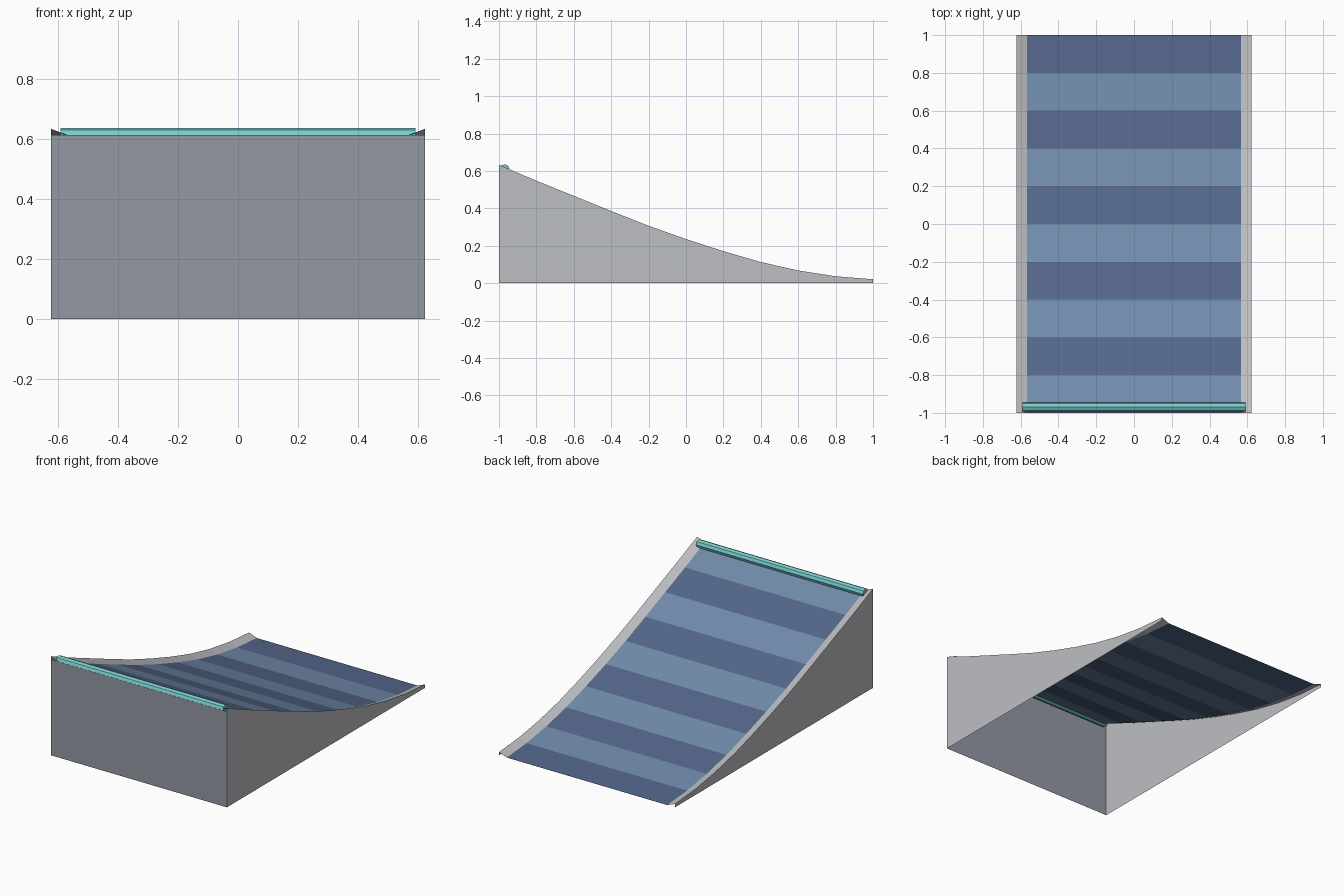
import bpy, bmesh, math

if "Cube" in bpy.data.objects:
    bpy.data.objects.remove(bpy.data.objects["Cube"])

def material(name, rgb):
    # sRGB 0-255 to linear
    m = bpy.data.materials.new(name)
    m.diffuse_color = [((c / 255 + 0.055) / 1.055) ** 2.4 for c in rgb] + [1.0]
    m.use_nodes = True
    m.node_tree.nodes["Principled BSDF"].inputs["Base Color"].default_value = m.diffuse_color
    return m

light_grey = material("light grey", (190, 191, 195))
slate_grey = material("slate grey", (148, 153, 164))
dark_blue = material("dark blue", (84, 102, 138))
light_blue = material("light blue", (113, 140, 171))
teal = material("teal", (121, 205, 205))

def build(name, verts, faces, mats, indices=None):
    me = bpy.data.meshes.new(name)
    me.from_pydata(verts, [], faces)
    for m in mats:
        me.materials.append(m)
    if indices:
        for p, i in zip(me.polygons, indices):
            p.material_index = i
    me.update()
    ob = bpy.data.objects.new(name, me)
    bpy.context.collection.objects.link(ob)
    return ob

W, IN, DROP = 0.622, 0.567, 0.021   # half width, deck half width, rim height
heights = [0.633, 0.548, 0.467, 0.386, 0.307, 0.236, 0.171, 0.113, 0.068, 0.037, 0.021]
profile = [(-1 + 0.2 * i, z) for i, z in enumerate(heights)]
n = len(profile)

# striped curved deck: one band per profile step
verts = [(x, y, z - DROP) for y, z in profile for x in (-IN, IN)]
faces = [(2 * i, 2 * i + 1, 2 * i + 3, 2 * i + 2) for i in range(n - 1)]
build("deck", verts, faces, [light_blue, dark_blue], [i % 2 for i in range(n - 1)])

# side walls and the sloping rims that lead down to the deck
for label, s in (("left", -1), ("right", 1)):
    def wind(f):
        return f if s > 0 else f[::-1]
    verts = [(s * W, y, 0) for y, z in profile] + [(s * W, y, z) for y, z in profile]
    faces = [wind((i, i + 1, n + i + 1, n + i)) for i in range(n - 1)]
    build(label + "_wall", verts, faces, [light_grey])
    verts = [(s * IN, y, z - DROP) for y, z in profile] + [(s * W, y, z) for y, z in profile]
    faces = [wind((i, n + i, n + i + 1, i + 1)) for i in range(n - 1)]
    build(label + "_rim", verts, faces, [light_grey])

# front panel
top = heights[0] - DROP
build("front_panel", [(-W, -1, 0), (W, -1, 0), (W, -1, top), (-W, -1, top)],
      [(0, 1, 2, 3)], [slate_grey])

# eight-sided coping bar along the top edge
bm = bmesh.new()
bmesh.ops.create_cone(bm, cap_ends=True, segments=8, radius1=0.026, radius2=0.026, depth=1.18)
me = bpy.data.meshes.new("coping_bar")
bm.to_mesh(me)
bm.free()
me.materials.append(teal)
bar = bpy.data.objects.new("coping_bar", me)
bar.rotation_euler = (0, math.pi / 2, 0)
bar.location = (0, -0.97, 0.610)
bpy.context.collection.objects.link(bar)
